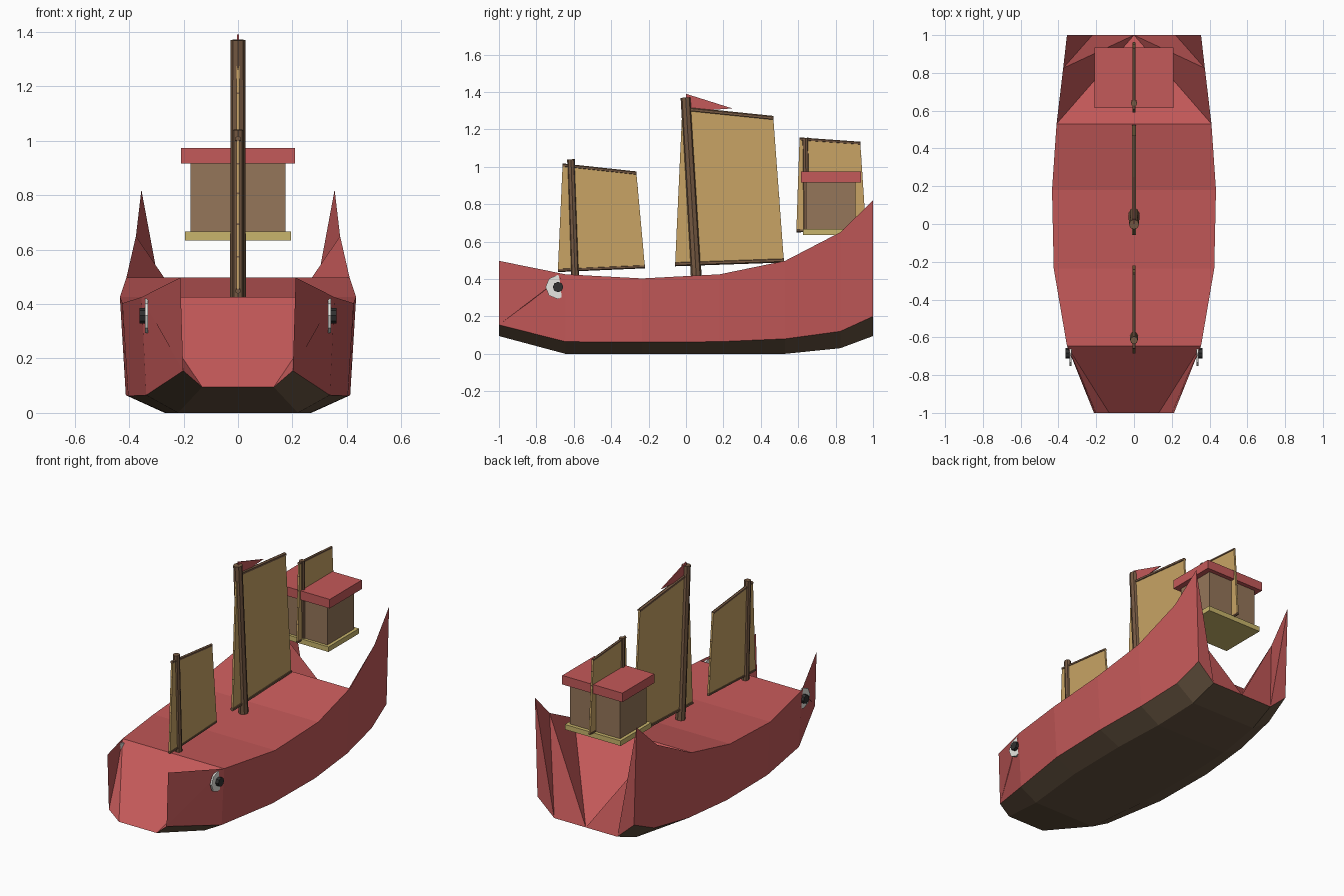
import bpy, bmesh, math
from mathutils import Vector

if "Cube" in bpy.data.objects:
    bpy.data.objects.remove(bpy.data.objects["Cube"])


def material(name, rgb):
    m = bpy.data.materials.new(name)
    m.diffuse_color = (*rgb, 1)
    m.use_nodes = True
    m.node_tree.nodes["Principled BSDF"].inputs["Base Color"].default_value = m.diffuse_color
    return m


RED = material("red_paint", (0.55, 0.10, 0.10))
KEEL = material("dark_planks", (0.13, 0.085, 0.05))
WOOD = material("cabin_wood", (0.30, 0.18, 0.10))
MAST = material("mast_wood", (0.18, 0.10, 0.055))
SAIL = material("sail_cloth", (0.58, 0.37, 0.13))
TRIM = material("floor_trim", (0.58, 0.46, 0.15))
WHITE = material("eye_white", (0.8, 0.8, 0.76))
BLACK = material("eye_black", (0.03, 0.03, 0.03))


def finish(name, bm, *mats):
    bmesh.ops.recalc_face_normals(bm, faces=bm.faces)
    me = bpy.data.meshes.new(name)
    bm.to_mesh(me)
    bm.free()
    for m in mats:
        me.materials.append(m)
    ob = bpy.data.objects.new(name, me)
    bpy.context.collection.objects.link(ob)
    return ob


def box(name, size, loc, mat):
    bm = bmesh.new()
    bmesh.ops.create_cube(bm, size=1)
    bmesh.ops.scale(bm, vec=size, verts=bm.verts)
    bmesh.ops.translate(bm, vec=loc, verts=bm.verts)
    return finish(name, bm, mat)


def rod(name, a, b, r, mat, sides=8, r2=None):
    a, b = Vector(a), Vector(b)
    bm = bmesh.new()
    bmesh.ops.create_cone(bm, cap_ends=True, segments=sides, radius1=r,
                          radius2=r if r2 is None else r2, depth=(b - a).length)
    ob = finish(name, bm, mat)
    ob.location = (a + b) / 2
    ob.rotation_euler = (b - a).to_track_quat('Z', 'Y').to_euler()
    return ob


def sheet(name, outline, thick, mat):
    """Flat slab in the yz plane, centred on x = 0."""
    bm = bmesh.new()
    rings = [[bm.verts.new((x, y, z)) for y, z in outline] for x in (-thick / 2, thick / 2)]
    for ring in rings:
        bm.faces.new(ring)
    n = len(outline)
    for i in range(n):
        j = (i + 1) % n
        bm.faces.new((rings[0][i], rings[0][j], rings[1][j], rings[1][i]))
    return finish(name, bm, mat)


# Hull: stations of (y, half width, rim z, chine z, bottom z)
stations = [(-1.0, 0.212, 0.497, 0.155, 0.095), (-0.645, 0.355, 0.425, 0.065, 0.0),
            (-0.235, 0.425, 0.403, 0.062, 0.0), (0.18, 0.434, 0.425, 0.065, 0.0),
            (0.53, 0.41, 0.497, 0.08, 0.0), (0.825, 0.375, 0.65, 0.12, 0.03),
            (1.0, 0.355, 0.82, 0.20, 0.095)]
bm = bmesh.new()
sides = []
for s in (1, -1):
    sides.append([[bm.verts.new((s * w * k, y, z)) for k, z in ((1, t), (0.95, c), (0.62, b))]
                  for y, w, t, c, b in stations])
right, left = sides
for i in range(6):
    for side in sides:
        for k in (0, 1):
            f = bm.faces.new((side[i][k], side[i + 1][k], side[i + 1][k + 1], side[i][k + 1]))
            f.material_index = k
    bm.faces.new((right[i][2], right[i + 1][2], left[i + 1][2], left[i][2])).material_index = 1
# Deck, sloping bow ramp and hollow stern
for i in (1, 2, 3):
    bm.faces.new((right[i][0], right[i + 1][0], left[i + 1][0], left[i][0]))
bm.faces.new((right[1][0], left[1][0], left[0][2], right[0][2]))
tail = bm.verts.new((0, 1.0, 0.095))
bm.faces.new((right[4][0], left[4][0], tail))
for side in sides:
    bm.faces.new((side[1][0], side[0][1], side[0][2]))
    bm.faces.new((side[1][0], side[0][0], side[0][1]))
    bm.faces.new((side[4][0], side[5][0], tail))
    bm.faces.new((side[5][0], side[6][2], tail))
    bm.faces.new((side[5][0], side[6][0], side[6][2]))
    bm.faces.new((side[6][0], side[6][1], side[6][2]))
finish("hull", bm, RED, KEEL)

# Stern cabin
box("cabin_floor", (0.39, 0.305, 0.032), (0, 0.777, 0.65), TRIM)
box("cabin_walls", (0.35, 0.265, 0.26), (0, 0.775, 0.788), WOOD)
box("cabin_roof", (0.42, 0.32, 0.057), (0, 0.775, 0.945), RED)

# Masts and battened sails: corners are bottom front, bottom aft, top aft, top front
rigs = [
    ("fore", (-0.593, 0.41), (-0.615, 1.04), 0.022,
     [(-0.685, 0.447), (-0.22, 0.467), (-0.265, 0.965), (-0.66, 1.008)], 0.010),
    ("main", (0.055, 0.41), (-0.002, 1.37), 0.029,
     [(-0.058, 0.48), (0.523, 0.50), (0.467, 1.26), (-0.02, 1.31)], 0.012),
    ("aft", (0.645, 0.645), (0.638, 1.155), 0.018,
     [(0.59, 0.658), (0.962, 0.672), (0.932, 1.125), (0.607, 1.148)], 0.009),
]
for name, foot, top, r, quad, spar in rigs:
    rod(name + "_mast", (0, *foot), (0, *top), r, MAST, r2=r * 0.93)
    sheet(name + "_sail", quad, 0.012, SAIL)
    bf, ba, ta, tf = [Vector((0, *p)) for p in quad]
    for i, t in enumerate((0, 0.22, 0.435, 0.645, 0.84, 1)):
        edge = t in (0, 1)
        rod(f"{name}_batten_{i}", bf.lerp(tf, t), ba.lerp(ta, t),
            spar if edge else 0.0068, MAST, 6)

# Pennant at the main masthead
sheet("pennant", [(0.0, 1.39), (0.248, 1.312), (0.005, 1.295)], 0.006, RED)

# Painted eyes on the bow
for s, side in ((1, "right"), (-1, "left")):
    rod(side + "_eye", (s * 0.330, -0.687, 0.357), (s * 0.341, -0.687, 0.357), 0.064, WHITE)
    rod(side + "_pupil", (s * 0.332, -0.684, 0.357), (s * 0.362, -0.684, 0.357), 0.028, BLACK)
